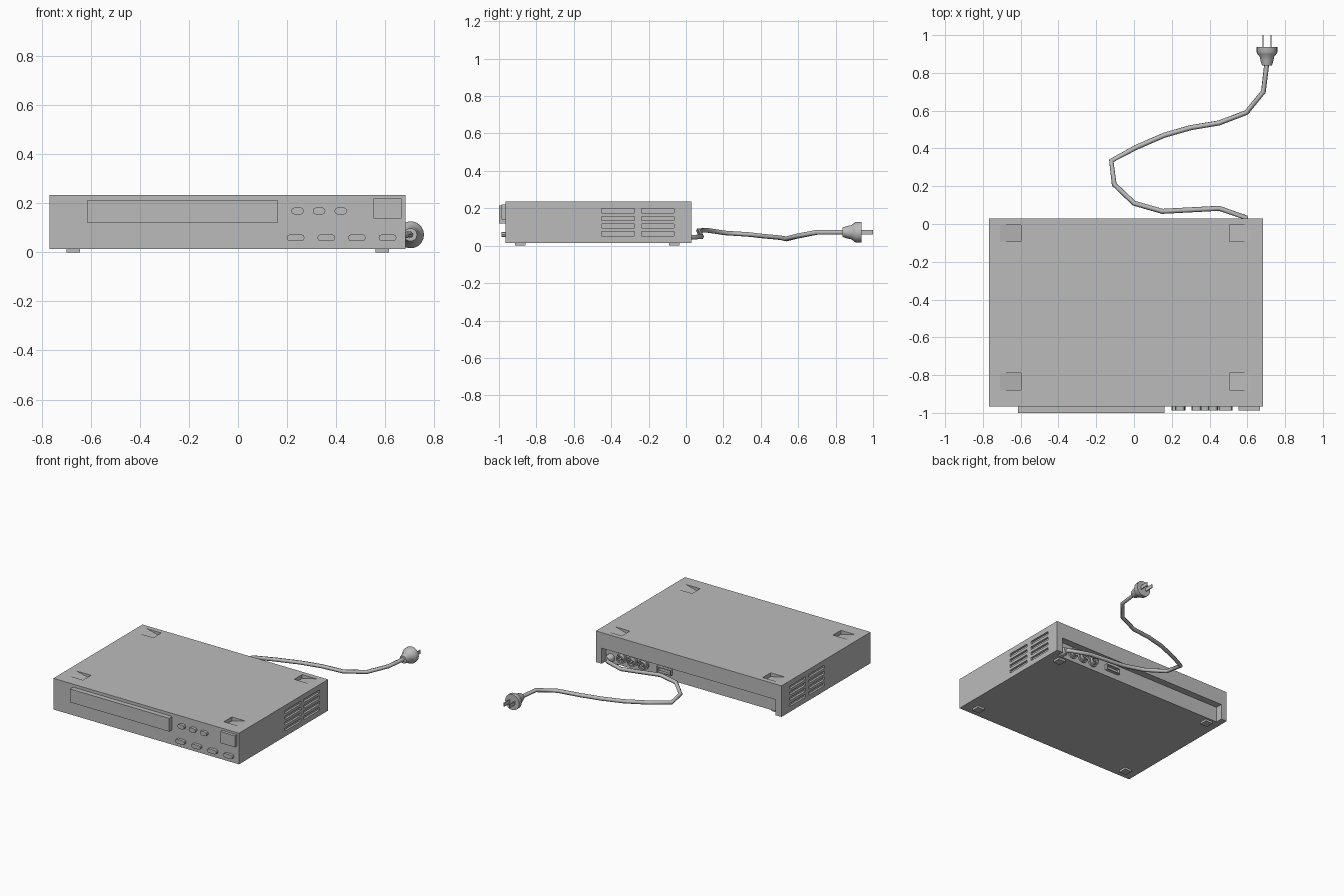
import bpy
import bmesh
import math
from mathutils import Vector

old = bpy.data.objects.get("Cube")
if old:
    bpy.data.objects.remove(old, do_unlink=True)

# One plain grey for everything
GREY = (0.5, 0.5, 0.5, 1)
grey = bpy.data.materials.new("plain grey")
grey.use_nodes = True
grey.diffuse_color = GREY
grey.node_tree.nodes["Principled BSDF"].inputs["Base Color"].default_value = GREY


def finish(name, bm):
    bmesh.ops.recalc_face_normals(bm, faces=bm.faces)
    mesh = bpy.data.meshes.new(name)
    bm.to_mesh(mesh)
    bm.free()
    mesh.materials.append(grey)
    obj = bpy.data.objects.new(name, mesh)
    bpy.context.collection.objects.link(obj)
    return obj


def add_prism(bm, outline, offset):
    """Extrude a closed outline of 3D points along an offset."""
    face = bm.faces.new([bm.verts.new(p) for p in outline])
    out = bmesh.ops.extrude_face_region(bm, geom=[face], use_keep_orig=True)
    moved = [v for v in out["geom"] if isinstance(v, bmesh.types.BMVert)]
    bmesh.ops.translate(bm, verts=moved, vec=Vector(offset))


def add_box(bm, x0, x1, y0, y1, z0, z1):
    add_prism(bm, [(x0, y0, z0), (x1, y0, z0), (x1, y1, z0), (x0, y1, z0)], (0, 0, z1 - z0))


def box(name, *bounds):
    bm = bmesh.new()
    add_box(bm, *bounds)
    return finish(name, bm)


def pill(name, x, z, width, height, y0, y1):
    """Button with rounded ends facing the front."""
    r = height / 2
    outline = []
    for i in range(10):
        a = -math.pi / 2 + math.pi * (i if i < 5 else i - 1) / 4
        side = 1 if i < 5 else -1
        outline.append((x + side * (width / 2 - r) + r * math.cos(a), y0, z + r * math.sin(a)))
    bm = bmesh.new()
    add_prism(bm, outline, (0, y1 - y0, 0))
    return finish(name, bm)


def lathe(name, x, z, profile, sides=16):
    """Turn a profile of (y, radius) pairs about a front-to-back axis."""
    bm = bmesh.new()
    rings = []
    for y, r in profile:
        angles = [2 * math.pi * i / sides for i in range(sides)]
        rings.append([bm.verts.new((x + r * math.cos(a), y, z + r * math.sin(a))) for a in angles])
    for a, b in zip(rings, rings[1:]):
        for i in range(sides):
            j = (i + 1) % sides
            bm.faces.new((a[i], a[j], b[j], b[i]))
    bm.faces.new(rings[0])
    bm.faces.new(rings[-1])
    obj = finish(name, bm)
    bpy.ops.object.select_all(action="DESELECT")
    obj.select_set(True)
    bpy.context.view_layer.objects.active = obj
    bpy.ops.object.shade_smooth_by_angle(angle=math.radians(30))
    return obj


# Case
LEFT, RIGHT, FRONT, BACK, BOTTOM, TOP = -0.768, 0.684, -0.966, 0.03, 0.015, 0.235
PANEL = BACK - 0.05
case = box("case", LEFT, RIGHT, FRONT, BACK, BOTTOM, TOP)

# Cutters: side vents, rear recess and sloping pockets in the top
bm = bmesh.new()
for x in (LEFT, RIGHT):
    for y0, y1 in ((-0.452, -0.275), (-0.238, -0.064)):
        for row in range(4):
            z = 0.064 + 0.041 * row
            add_box(bm, x - 0.015, x + 0.015, y0, y1, z - 0.011, z + 0.011)
add_box(bm, LEFT + 0.045, RIGHT - 0.045, PANEL, BACK + 0.1, -0.1, 0.125)
for inner, outer in ((-0.597, -0.71), (0.505, 0.618)):
    slope = (outer - inner) / 0.028
    for y in (-0.878, -0.093):
        add_prism(bm, [(inner, y, TOP - 0.028), (outer + slope * 0.01, y, TOP + 0.01),
                       (inner, y, TOP + 0.01)], (0, 0.088, 0))
cutter = finish("case_cutter", bm)
cutter.hide_render = True

cut = case.modifiers.new("openings", "BOOLEAN")
cut.operation = "DIFFERENCE"
cut.solver = "EXACT"
cut.object = cutter
bpy.context.view_layer.objects.active = case
case.select_set(True)
bpy.ops.object.modifier_apply(modifier=cut.name)
bpy.data.objects.remove(cutter, do_unlink=True)

# Feet
for side, x in (("right", -0.70), ("left", 0.56)):
    for end, y in (("front", -0.915), ("back", -0.09)):
        box(f"{end}_{side}_foot", x, x + 0.056, y, y + 0.056, 0, BOTTOM + 0.002)

# Front panel: disc drawer, power button and small buttons
box("disc_drawer", -0.614, 0.162, -1.0, FRONT + 0.01, 0.12, 0.214)
box("power_button", 0.553, 0.667, -0.987, FRONT + 0.01, 0.139, 0.22)
for i in range(3):
    pill(f"upper_button_{i + 1}", 0.243 + 0.088 * i, 0.169, 0.052, 0.03, -0.987, FRONT + 0.01)
for i in range(4):
    pill(f"lower_button_{i + 1}", 0.235 + 0.125 * i, 0.06, 0.073, 0.028, -0.987, FRONT + 0.01)

# Rear sockets: round collars with a hollow and a pin, and one flat socket
for i, x in enumerate((0.51, 0.425, 0.34)):
    y = PANEL
    lathe(f"round_socket_{i + 1}", x, 0.075,
          [(y - 0.005, 0.037), (y + 0.012, 0.037), (y + 0.012, 0.028), (y + 0.035, 0.028),
           (y + 0.035, 0.019), (y + 0.01, 0.019), (y + 0.01, 0.009), (y + 0.04, 0.009)])
bm = bmesh.new()
for z in (0.055, 0.089):
    add_box(bm, 0.12, 0.23, PANEL - 0.005, PANEL + 0.02, z, z + 0.006)
for x in (0.12, 0.224):
    add_box(bm, x, x + 0.006, PANEL - 0.005, PANEL + 0.02, 0.061, 0.089)
finish("flat_socket", bm)
lathe("cord_grommet", 0.6, 0.05, [(PANEL - 0.005, 0.028), (PANEL + 0.02, 0.028), (PANEL + 0.045, 0.017)])

# Power cord
path = [(0.605, PANEL, 0.05), (0.59, 0.035, 0.045), (0.45, 0.083, 0.048), (0.15, 0.067, 0.08),
        (0, 0.11, 0.083), (-0.105, 0.21, 0.068), (-0.12, 0.335, 0.06), (0.01, 0.405, 0.052),
        (0.16, 0.47, 0.046), (0.3, 0.51, 0.042), (0.45, 0.535, 0.036), (0.595, 0.59, 0.05),
        (0.685, 0.7, 0.072), (0.703, 0.85, 0.072)]
curve = bpy.data.curves.new("power_cord", "CURVE")
curve.dimensions = "3D"
curve.bevel_depth = 0.0135
curve.bevel_resolution = 1
curve.use_fill_caps = True
spline = curve.splines.new("POLY")
spline.points.add(len(path) - 1)
for point, co in zip(spline.points, path):
    point.co = (*co, 1)
curve.materials.append(grey)
bpy.context.collection.objects.link(bpy.data.objects.new("power_cord", curve))

# Plug with two flat blades
PLUG_X, PLUG_Z = 0.704, 0.072
lathe("plug", PLUG_X, PLUG_Z, [(0.838, 0.026), (0.865, 0.034), (0.885, 0.038), (0.9, 0.05),
                               (0.91, 0.055), (0.937, 0.055)], 20)
for side, x in (("right", -0.021), ("left", 0.021)):
    box(f"{side}_blade", PLUG_X + x - 0.003, PLUG_X + x + 0.003, 0.93, 1.0,
        PLUG_Z - 0.013, PLUG_Z + 0.013)
